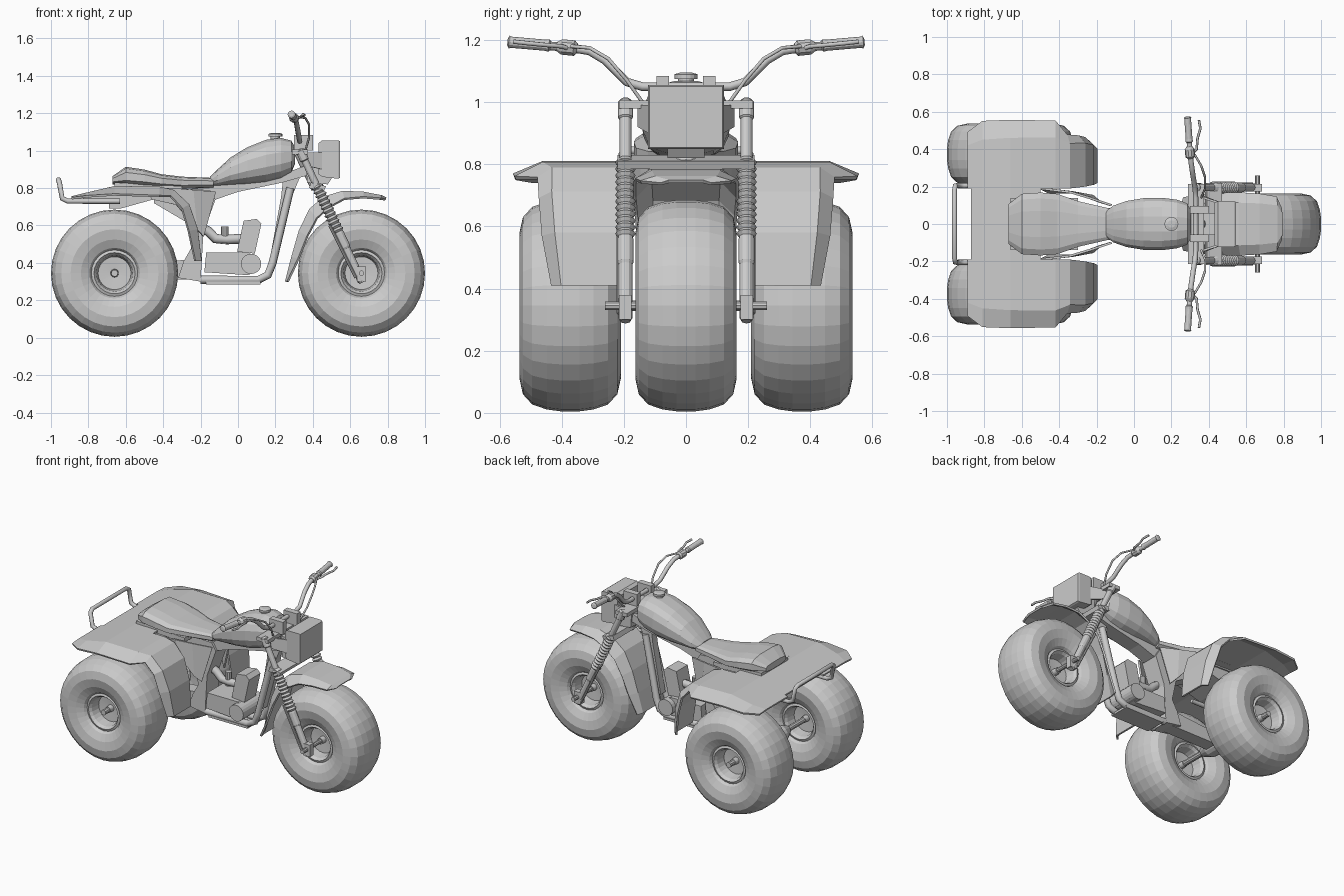
import bpy, bmesh, math
from mathutils import Vector


def finish(name, bm, thick=0):
    bmesh.ops.remove_doubles(bm, verts=bm.verts, dist=1e-5)
    bmesh.ops.recalc_face_normals(bm, faces=bm.faces)
    me = bpy.data.meshes.new(name)
    bm.to_mesh(me)
    bm.free()
    ob = bpy.data.objects.new(name, me)
    bpy.context.collection.objects.link(ob)
    if thick:
        m = ob.modifiers.new("thickness", 'SOLIDIFY')
        m.thickness, m.offset = thick, 0
    return ob


def skin(name, rings, closed=True, caps=True, thick=0):
    """Join rows of points with quads."""
    bm = bmesh.new()
    rows = [[bm.verts.new(p) for p in r] for r in rings]
    n = len(rows[0])
    for a, b in zip(rows, rows[1:]):
        for i in range(n if closed else n - 1):
            j = (i + 1) % n
            bm.faces.new((a[i], a[j], b[j], b[i]))
    if caps and closed:
        bm.faces.new(rows[0])
        bm.faces.new(rows[-1])
    return finish(name, bm, thick)


def sheet(name, rows, thick=0.012):
    return skin(name, rows, False, False, thick)


def lathe(name, prof, origin, axis, n=12, caps=True):
    """Revolve (radius, distance) points round an axis."""
    q = Vector(axis).to_track_quat('Z', 'Y')
    rings = []
    for r, d in prof:
        rings.append([Vector(origin) + q @ Vector((r * math.cos(2 * math.pi * i / n),
                      r * math.sin(2 * math.pi * i / n), d)) for i in range(n)])
    return skin(name, rings, caps=caps)


def rod(name, a, b, r, n=10):
    d = Vector(b) - Vector(a)
    return lathe(name, [(r, 0), (r, d.length)], a, d, n)


def plate(name, pts, y0, y1):
    """Extrude an x-z outline along y."""
    return skin(name, [[(x, y, z) for x, z in pts] for y in (y0, y1)])


def tube(name, pts, r):
    cu = bpy.data.curves.new(name, 'CURVE')
    cu.dimensions, cu.bevel_depth, cu.bevel_resolution, cu.use_fill_caps = '3D', r, 2, True
    sp = cu.splines.new('POLY')
    sp.points.add(len(pts) - 1)
    for p, c in zip(sp.points, pts):
        p.co = (*c, 1)
    tmp = bpy.data.objects.new(name + "_path", cu)
    me = bpy.data.meshes.new_from_object(tmp)
    bpy.data.objects.remove(tmp)
    ob = bpy.data.objects.new(name, me)
    bpy.context.collection.objects.link(ob)


def loft(name, secs, n=16, p=2.6):
    """Rounded body from (x, half width, z low, z high) sections."""
    rings = []
    for x, w, z0, z1 in secs:
        ring = []
        for i in range(n):
            a = 2 * math.pi * (i + .5) / n
            c, s = math.cos(a), math.sin(a)
            f = lambda v: math.copysign(abs(v) ** (2 / p), v)
            ring.append((x, w * f(c), (z0 + z1) / 2 + (z1 - z0) / 2 * f(s)))
        rings.append(ring)
    return skin(name, rings)


# Wheels: balloon tyres with dished rims
half_tyre = [(.12, .105), (.135, .13), (.18, .152), (.235, .163), (.285, .152),
             (.318, .122), (.334, .075), (.34, .03)]
half_rim = [(0, .07), (.02, .07), (.022, .035), (.088, .04), (.097, .1), (.11, .118), (.124, .112)]
flip = lambda h: h + [(r, -d) for r, d in reversed(h)]
for nm, x, y in (("front", .66, 0), ("rear_left", -.66, .373), ("rear_right", -.66, -.373)):
    lathe(nm + "_tyre", flip(half_tyre), (x, y, .345), (0, 1, 0), 32, False)
    lathe(nm + "_rim", flip(half_rim), (x, y, .345), (0, 1, 0), 24, False)
rod("front_axle", (.66, -.26, .345), (.66, .26, .345), .014)
rod("rear_axle", (-.66, -.49, .345), (-.66, .49, .345), .018)
lathe("rear_hub", [(.03, -.13), (.06, -.06), (.06, .06), (.03, .13)], (-.66, 0, .345), (0, 1, 0), 16)

# Fuel tank, cap and seat
loft("fuel_tank", [(-.15, .07, .81, .86), (-.11, .10, .81, .90), (-.04, .125, .815, .965),
                   (.05, .14, .82, .02 + 1.0), (.15, .142, .83, 1.06), (.23, .132, .85, 1.07),
                   (.285, .112, .88, 1.055), (.305, .085, .93, 1.02)])
lathe("fuel_cap", [(.025, 0), (.025, .025), (.037, .025), (.037, .04), (.02, .045)], (.2, 0, 1.05), (0, 0, 1), 16)
loft("seat", [(-.67, .11, .82, .865), (-.60, .165, .81, .915), (-.50, .172, .805, .90),
              (-.41, .165, .80, .875), (-.30, .125, .795, .862), (-.13, .085, .80, .855)], 12, 3)
plate("seat_base", [(-.66, .79), (-.66, .83), (-.3, .81), (-.3, .78)], -.14, .14)

# Main frame, head tube and rear column
plate("spine_beam", [(-.27, .79), (-.14, .82), (.28, .89), (.36, .92), (.38, .87), (.24, .83),
                     (0, .78), (-.13, .735), (-.26, .75)], -.05, .05)
rod("head_tube", (.425, 0, .80), (.335, 0, .99), .035, 12)
plate("rear_column", [(-.45, .80), (-.15, .79), (-.12, .74), (-.185, .56), (-.2, .30), (-.32, .32),
                      (-.29, .41), (-.25, .48), (-.28, .62), (-.45, .72)], -.065, .065)
plate("swing_arm", [(-.70, .31), (-.70, .38), (-.24, .42), (-.2, .31)], -.045, .045)
plate("rear_frame", [(-.83, .72), (-.83, .755), (-.69, .79), (-.45, .80), (-.45, .74),
                     (-.63, .69), (-.69, .69), (-.69, .715)], -.13, .13)

# Engine block, cylinder, carburettor
plate("crankcase", [(-.18, .35), (-.17, .455), (.06, .455), (.1, .42), (.1, .35), (.05, .335)], -.085, .085)
rod("engine_cover", (.07, -.12, .395), (.07, .12, .395), .054, 20)
plate("cylinder", [(-.005, .46), (.03, .625), (.10, .635), (.125, .61), (.09, .45)], -.06, .06)
tube("intake_pipe", [(.03, 0, .53), (-.06, 0, .525), (-.12, 0, .53), (-.16, 0, .57), (-.22, 0, .60)], .026)
rod("carburettor", (-.07, 0, .50), (-.07, 0, .595), .02)
plate("skid_plate", [(-.17, .285), (-.17, .30), (.12, .30), (.12, .285)], -.07, .07)
plate("down_tube_gusset", [(.17, .42), (.2, .42), (.295, .77), (.34, .88), (.24, .84), (.23, .75)], -.025, .025)

# Rear fender sections: x, z, inner y, ridge y, outer y, lip offset x and z
sections = [(-.89, .75, .19, .42, .49, 0, -.005), (-.81, .77, .19, .45, .55, 0, -.015),
            (-.66, .805, .19, .46, .555, 0, -.04), (-.42, .802, .19, .46, .55, 0, -.045),
            (-.345, .785, .19, .43, .475, -.015, -.03), (-.265, .71, .20, .43, .47, -.035, -.02),
            (-.22, .58, .21, .42, .46, -.045, -.01), (-.20, .41, .22, .40, .43, -.03, 0)]

for s, side in ((1, "left"), (-1, "right")):
    sheet(side + "_rear_fender", [[(x, s * a, z), (x, s * b, z), (x + dx, s * c, z + dz)]
                                  for x, z, a, b, c, dx, dz in sections])
    # Side cover under the seat
    sheet(side + "_side_cover", [[(-.50, s * .19, .80), (-.46, s * .17, .74)],
                                 [(-.34, s * .17, .80), (-.33, s * .17, .71)],
                                 [(-.24, s * .14, .79), (-.22, s * .15, .58)],
                                 [(-.12, s * .10, .78), (-.185, s * .12, .54)]])
    tube(side + "_cradle_tube", [(.28, s * .03, .80), (.185, s * .05, .40), (.16, s * .05, .335),
                                 (.11, s * .05, .31), (-.2, s * .05, .31)], .022)

    # Fork leg with bellows
    low, top = Vector((.665, s * .195, .295)), Vector((.33, s * .195, 1.005))
    bellows = [(.033 if i % 2 else .024, .30 + i * .0115) for i in range(25)]
    lathe(side + "_fork", [(.016, 0), (.022, .01), (.022, .2), (.026, .21), (.026, .29)] + bellows +
          [(.019, .58), (.019, .72), (.024, .725), (.024, .78), (.014, .79)], low, top - low, 12)
    rod(side + "_brake_rod", (.63, s * .215, .32), (.49, s * .215, .60), .008, 8)
    plate(side + "_axle_clamp", [(.635, .30), (.635, .38), (.685, .38), (.685, .30)], s * .175, s * .215)

    # Bar clamp, grip, switch, lever and cable
    plate(side + "_bar_clamp", [(.30, 1.0), (.30, 1.085), (.40, 1.085), (.40, 1.0)], s * .055, s * .095)
    lathe(side + "_grip", [(.013, 0), (.02, .005), (.018, .02), (.018, .13), (.021, .135), (.012, .14)],
          (.296, s * .435, 1.182), (-.01, s * .139, .012), 12)
    lathe(side + "_switch", [(.016, 0), (.026, .01), (.026, .05), (.016, .065)],
          (.302, s * .35, 1.173), (-.01, s * .1, .01), 10)
    tube(side + "_lever", [(.305, s * .37, 1.17), (.335, s * .40, 1.18), (.34, s * .46, 1.185),
                           (.355, s * .51, 1.19), (.347, s * .555, 1.195)], .007)
    tube(side + "_cable", [(.325, s * .37, 1.18), (.36, s * .31, 1.175), (.38, s * .25, 1.14),
                           (.38, s * .19, 1.07), (.36, s * .14, 1.0), (.37, s * .09, .93)], .006)
    sheet(side + "_lamp_bracket", [[(.34, s * .15, .99), (.36, s * .15, .92)],
                                   [(.45, s * .115, .99), (.45, s * .115, .90)]])

# Rear deck joining the fenders, and grab rail
sheet("rear_deck", [[(x, -.19, z), (x, .19, z)] for x, z in
                    ((-.87, .755), (-.81, .77), (-.66, .805), (-.5, .802))])
rail = [(-.63, .205, .73), (-.91, .205, .73), (-.94, .205, .745), (-.955, .205, .83), (-.96, .18, .845)]
tube("grab_rail", rail + [(x, -y, z) for x, y, z in reversed(rail)], .014)

# Triple clamps and handlebar
plate("upper_clamp", [(.29, .98), (.29, 1.005), (.375, 1.005), (.375, .98)], -.215, .215)
plate("lower_clamp", [(.38, .80), (.39, .83), (.47, .81), (.46, .785)], -.22, .22)
bar = [(.33, .0, 1.05), (.33, .14, 1.05), (.327, .19, 1.065), (.315, .26, 1.135),
       (.308, .31, 1.165), (.30, .37, 1.175), (.287, .57, 1.193)]
tube("handlebar", [(x, -y, z) for x, y, z in reversed(bar[1:])] + bar, .014)

# Headlight box
skin("headlight", [[(x, -w, a), (x, w, a), (x, w, b), (x, -w, b)] for x, w, a, b in
                   ((.43, .115, .875, 1.04), (.45, .122, .86, 1.055), (.535, .122, .85, 1.055), (.545, .118, .855, 1.05))])
plate("headlight_mount", [(.37, .83), (.36, .97), (.44, .97), (.50, .85), (.48, .82)], -.06, .06)

# Front fender with mud flap: x, z, half width, side drop towards the wheel
rows = []
for x, z, w, d in ((.79, .745, .08, .008), (.765, .757, .145, .015), (.67, .775, .16, .025),
                   (.56, .78, .165, .04), (.46, .75, .165, .06), (.385, .685, .16, .06),
                   (.33, .57, .155, .05), (.29, .43, .15, .035), (.257, .30, .14, .01)):
    k = (Vector((.66, 0, .345)) - Vector((x, 0, z))).normalized() * d
    rows.append([(x + k.x, -w, z + k.z), (x, -.68 * w, z), (x, .68 * w, z), (x + k.x, w, z + k.z)])
sheet("front_fender", rows)
